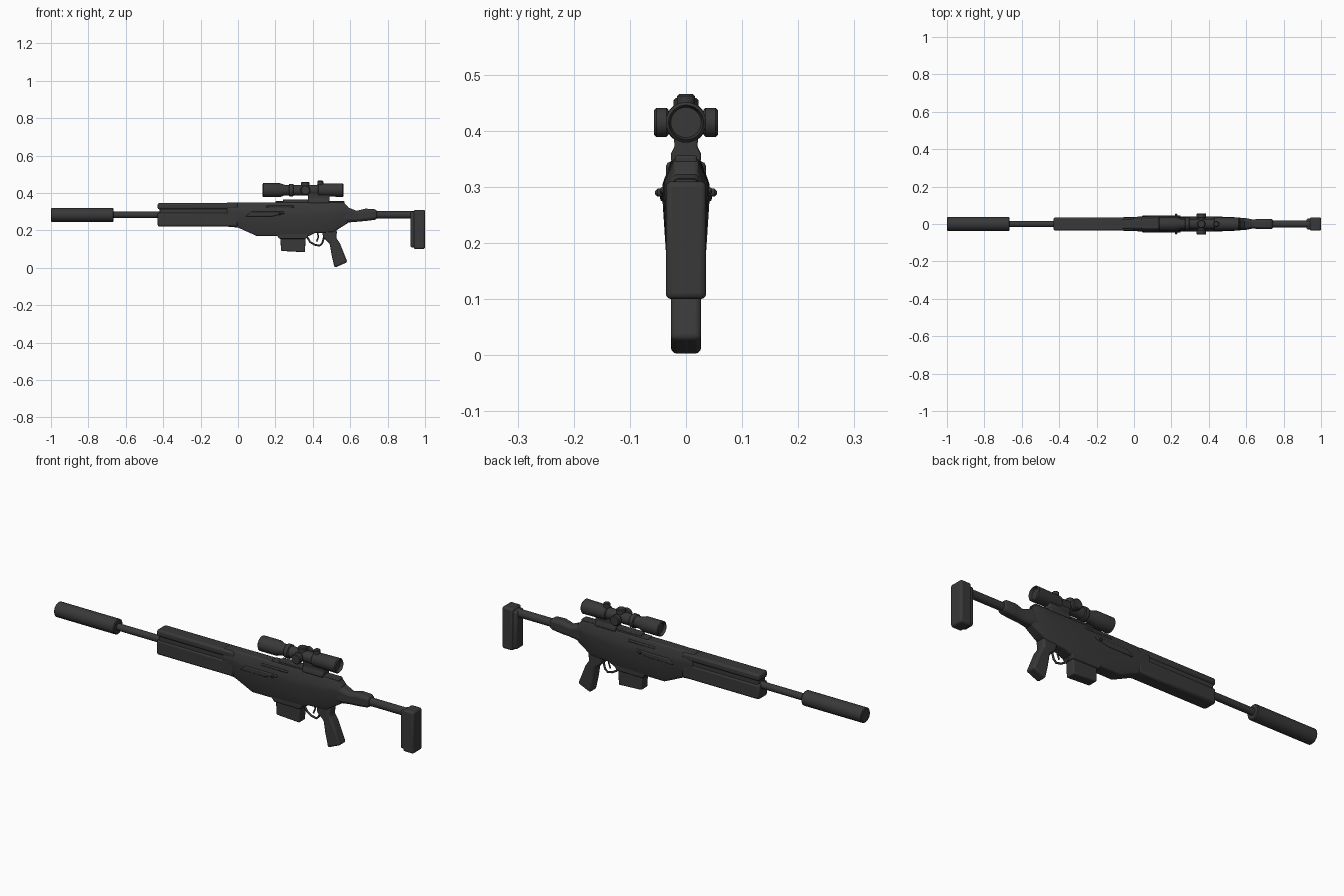
import bpy, bmesh, math
from mathutils import Vector

default_cube = bpy.data.objects.get("Cube")
if default_cube:
    bpy.data.objects.remove(default_cube, do_unlink=True)

GUNMETAL = (.04, .04, .04, 1)
material = bpy.data.materials.new("dark gunmetal")
material.use_nodes = True
material.diffuse_color = GUNMETAL
material.node_tree.nodes["Principled BSDF"].inputs["Base Color"].default_value = GUNMETAL

# Heights and widths shared by several parts
BORE = .283
SIGHT = .415
TOP = .35
BELLY = .17
BODY = .036


def finish(name, bm, bevel, segments):
    bmesh.ops.recalc_face_normals(bm, faces=bm.faces)
    mesh = bpy.data.meshes.new(name)
    bm.to_mesh(mesh)
    bm.free()
    part = bpy.data.objects.new(name, mesh)
    bpy.context.collection.objects.link(part)
    mesh.materials.append(material)
    if bevel:
        rounding = part.modifiers.new("rounding", 'BEVEL')
        rounding.width = bevel
        rounding.segments = segments
        rounding.limit_method = 'ANGLE'
    bpy.ops.object.select_all(action='DESELECT')
    part.select_set(True)
    bpy.context.view_layer.objects.active = part
    bpy.ops.object.shade_smooth_by_angle(angle=math.radians(35))


def skin(name, rings, bevel=0, segments=2):
    """Join matching rings of points into a closed solid."""
    bm = bmesh.new()
    rings = [[bm.verts.new(point) for point in ring] for ring in rings]
    for near, far in zip(rings, rings[1:]):
        for i in range(len(near)):
            bm.faces.new((near[i - 1], near[i], far[i], far[i - 1]))
    bm.faces.new(rings[0])
    bm.faces.new(rings[-1])
    finish(name, bm, bevel, segments)


def slab(name, outline, half, middle=0, bevel=.005, segments=3):
    """Extrude a side outline of (x, z) points across the width."""
    skin(name, [[(x, y, z) for x, z in outline] for y in (middle - half, middle + half)],
         bevel, segments)


def box(name, left, right, low, high, half, middle=0, bevel=.004, segments=2):
    outline = [(left, low), (right, low), (right, high), (left, high)]
    slab(name, outline, half, middle, bevel, segments)


def loft(name, section, stations, bevel=.004):
    """Sweep a half section through (x, bottom, top, half width) stations."""
    outline = section + [(-width, height) for width, height in reversed(section)]
    skin(name, [[(x, width * half, low + height * (high - low)) for width, height in outline]
                for x, low, high, half in stations], bevel)


def turned(name, profile, x=0, z=0, axis='X'):
    """Lathe (distance, radius) pairs around an axis."""
    frame = {'X': 'XYZ', 'Y': 'YZX', 'Z': 'ZXY'}[axis]
    sides = 32
    rings = []
    for distance, radius in profile:
        ring = []
        for i in range(sides):
            turn = math.tau * i / sides
            local = dict(zip(frame, (distance, radius * math.cos(turn), radius * math.sin(turn))))
            ring.append((x + local['X'], local['Y'], z + local['Z']))
        rings.append(ring)
    skin(name, rings)


def drum(name, start, end, radius, edge=.004, **place):
    """Round bar with chamfered rims."""
    turned(name, [(start, radius - edge), (start + edge, radius),
                  (end - edge, radius), (end, radius - edge)], **place)


def bent_strip(name, path, radius):
    """Round bar following (x, z) points."""
    points = [Vector((x, 0, z)) for x, z in path]
    across = Vector((0, radius, 0))
    rings = []
    for i, point in enumerate(points):
        along = points[min(i + 1, len(points) - 1)] - points[max(i - 1, 0)]
        up = along.cross(across).normalized() * radius
        turns = [math.tau * k / 12 for k in range(12)]
        rings.append([point + up * math.cos(t) + across * math.sin(t) for t in turns])
    skin(name, rings)


# Suppressor and barrel
drum("suppressor", -1, -.665, .037, z=BORE)
drum("barrel", -.7, -.4, .017, z=BORE)

# Handguard: a narrow core between wider lower and upper shells leaves side grooves
box("handguard_core", -.42, 0, .24, .34, BODY - .005)
box("handguard_lower_shell", -.43, 0, .22, .295, BODY, bevel=.01)
box("handguard_upper_shell", -.43, 0, .312, TOP - .004, BODY, bevel=.01)

# Receiver, wide near the top and tapering below
receiver_section = [(.7, 0), (.86, .1), (1, .6), (1, .75), (.6, 1)]
loft("receiver", receiver_section,
     [(-.06, .22, TOP, BODY), (0, .215, TOP, .038), (.1, BELLY, TOP, .042),
      (.38, BELLY, TOP, .04), (.41, .185, TOP, .04), (.51, .19, TOP, .038),
      (.565, .225, TOP, .034), (.59, .24, .325, .03)])
box("top_rail", .2, .57, TOP - .01, TOP + .006, .02)

# Bolt cover, charging handle and upper ridge on both sides
for label, side in (("right", -1), ("left", 1)):
    slab(label + "_bolt_cover", [(.04, .274), (.18, .274), (.25, .29), (.25, .3), (.07, .3)],
         .008, middle=side * .038)
    drum(label + "_charging_handle", -.055, .055, .007, x=.225, z=.29, axis='Y') if side > 0 else None
    box(label + "_upper_ridge", .15, .3, .32, .332, .008, middle=side * .028)

# Magazine and its well
slab("magazine_well", [(.2, .185), (.22, .155), (.365, .155), (.385, .185)], .032)
slab("magazine", [(.226, BELLY), (.23, .09), (.358, .083), (.362, BELLY)], .025)

# Trigger group
bent_strip("trigger_guard", [(.37, .165), (.385, .138), (.41, .123), (.436, .118),
                             (.45, .13), (.46, .165)], .005)
bent_strip("trigger", [(.425, .19), (.43, .165), (.42, .14)], .004)

# Pistol grip
slab("pistol_grip", [(.45, .2), (.455, .16), (.49, .13), (.5, .07), (.516, 0), (.585, .03),
                     (.545, .13), (.525, .16), (.53, .2)], .027, bevel=.01)

# Stock: hinge block, tube and shoulder pad
hinge_section = [(.6, 0), (1, .2), (1, .8), (.6, 1)]
loft("stock_hinge", hinge_section,
     [(.56, .235, .335, .031), (.6, .243, .318, .031), (.635, .246, .304, .024),
      (.68, .25, .316, .028), (.73, .256, .314, .028), (.742, .262, .306, .024)])
drum("stock_tube", .73, .95, .02, z=BORE)
box("shoulder_pad_front", .922, .97, .108, .3, .03, bevel=.01)
box("shoulder_pad", .94, 1, .1, .31, BODY, bevel=.01, segments=3)

# Scope with a recessed lens at each end
turned("scope_tube", [(.145, .028), (.131, .032), (.135, .037), (.225, .037), (.25, .028),
                      (.42, .028), (.445, .034), (.56, .036), (.565, .031), (.55, .027)],
       z=SIGHT)
for label, x in (("front", .285), ("rear", .44)):
    drum(label + "_scope_ring", -.013, .013, .034, x=x, z=SIGHT)
drum("turret_axle", -.04, .04, .02, x=.36, z=SIGHT, axis='Y')
for label, start in (("right", -.057), ("left", .031)):
    drum(label + "_turret", start, start + .026, .026, x=.36, z=SIGHT, axis='Y')
drum("top_turret", 0, .044, .022, x=.36, z=SIGHT, axis='Z')
drum("rear_turret", 0, .051, .016, x=.44, z=SIGHT, axis='Z')

# Scope mount, waisted between rail clamp and tube
mount_section = [(1, 0), (1, .25), (.75, .5), (.85, 1)]
loft("scope_mount", mount_section, [(.375, .345, .4, .027), (.49, .345, .4, .027)])
box("front_mount_foot", .24, .38, TOP, .366, .018)
